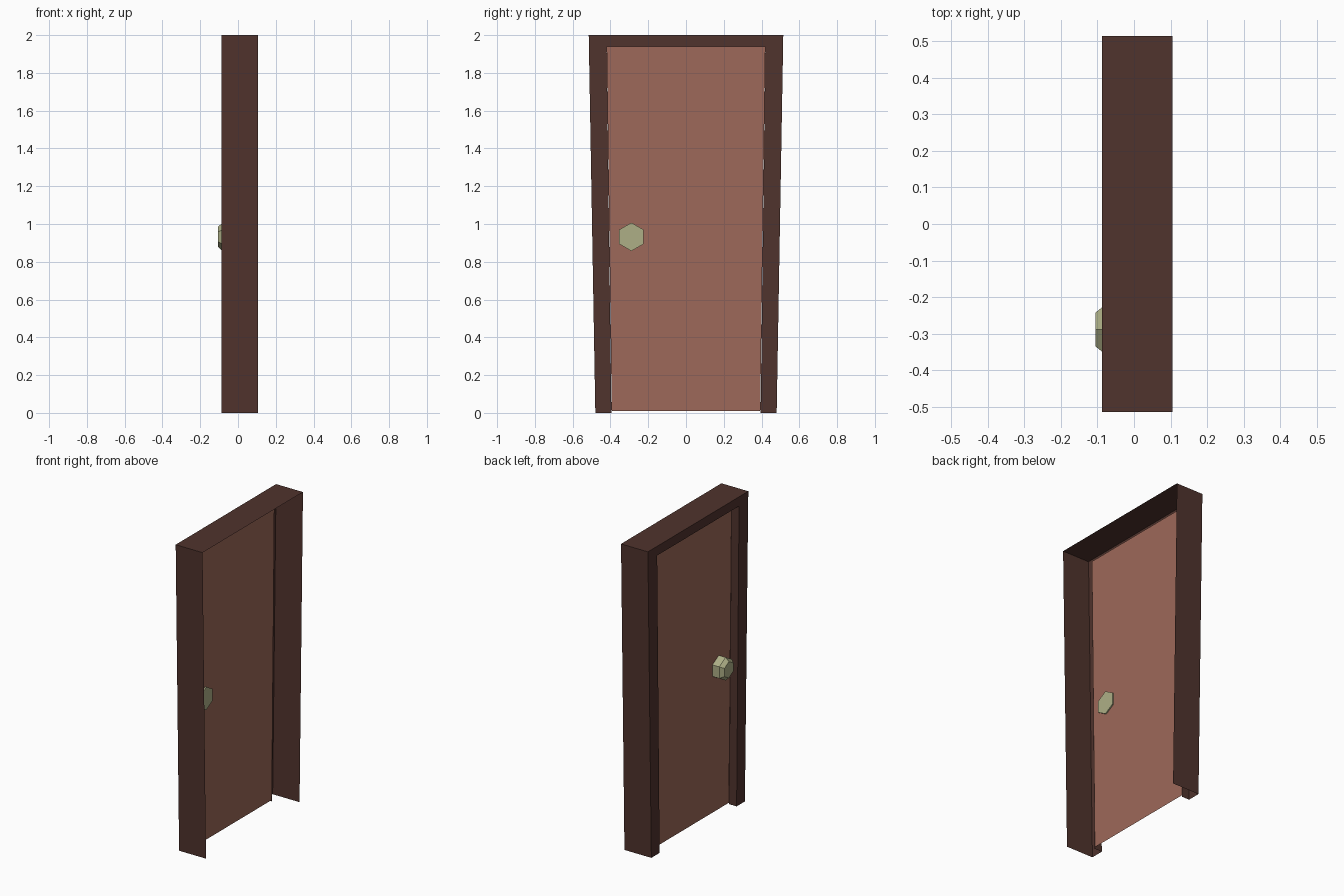
import bpy, bmesh, math

if "Cube" in bpy.data.objects:
    bpy.data.objects.remove(bpy.data.objects["Cube"])


def material(name, rgb):
    mat = bpy.data.materials.new(name)
    mat.diffuse_color = (*rgb, 1.0)
    mat.use_nodes = True
    mat.node_tree.nodes["Principled BSDF"].inputs["Base Color"].default_value = mat.diffuse_color
    return mat


def make_object(name, bm, mat):
    mesh = bpy.data.meshes.new(name)
    bm.to_mesh(mesh)
    bm.free()
    mesh.materials.append(mat)
    obj = bpy.data.objects.new(name, mesh)
    bpy.context.collection.objects.link(obj)
    return obj


def loft(bm, rings, closed=False):
    """Bridge successive rings of points with quads; return the vertex rings."""
    rows = [[bm.verts.new(p) for p in ring] for ring in rings]
    for a, b in zip(rows, rows[1:]):
        n = len(a)
        for i in range(n if closed else n - 1):
            j = (i + 1) % n
            bm.faces.new((a[i], a[j], b[j], b[i]))
    return rows


def arch(x, bottom, top, z0, z1):
    return [(x, -bottom, z0), (x, -top, z1), (x, top, z1), (x, bottom, z0)]


def hexagon(x, r):
    cy, cz = -0.289, 0.932
    return [(x, cy + r * math.sin(k * math.pi / 3), cz + r * math.cos(k * math.pi / 3))
            for k in range(6)]


BACK, FRONT, PANEL = 0.106, -0.087, -0.033

# frame: outer walls, face band and inner reveal, open on the +x side
bm = bmesh.new()
loft(bm, [arch(BACK, 0.48, 0.515, 0, 2),
          arch(FRONT, 0.48, 0.515, 0, 2),
          arch(FRONT, 0.395, 0.42, 0, 1.94),
          arch(PANEL, 0.395, 0.42, 0, 1.94)])
make_object("door_frame", bm, material("dark_wood", (0.08, 0.033, 0.026)))

# door panel: a single tapered sheet
bm = bmesh.new()
bm.faces.new([bm.verts.new(p) for p in arch(PANEL, 0.393, 0.42, 0.01, 1.94)])
make_object("door_panel", bm, material("light_wood", (0.34, 0.14, 0.10)))

# knob: six-sided, passing through the panel, chamfered at its tip
bm = bmesh.new()
rows = loft(bm, [hexagon(-0.025, 0.075), hexagon(-0.082, 0.075), hexagon(-0.106, 0.053)],
            closed=True)
bm.faces.new(rows[0])
bm.faces.new(rows[-1])
bmesh.ops.recalc_face_normals(bm, faces=bm.faces)
make_object("door_knob", bm, material("brass", (0.42, 0.43, 0.24)))
